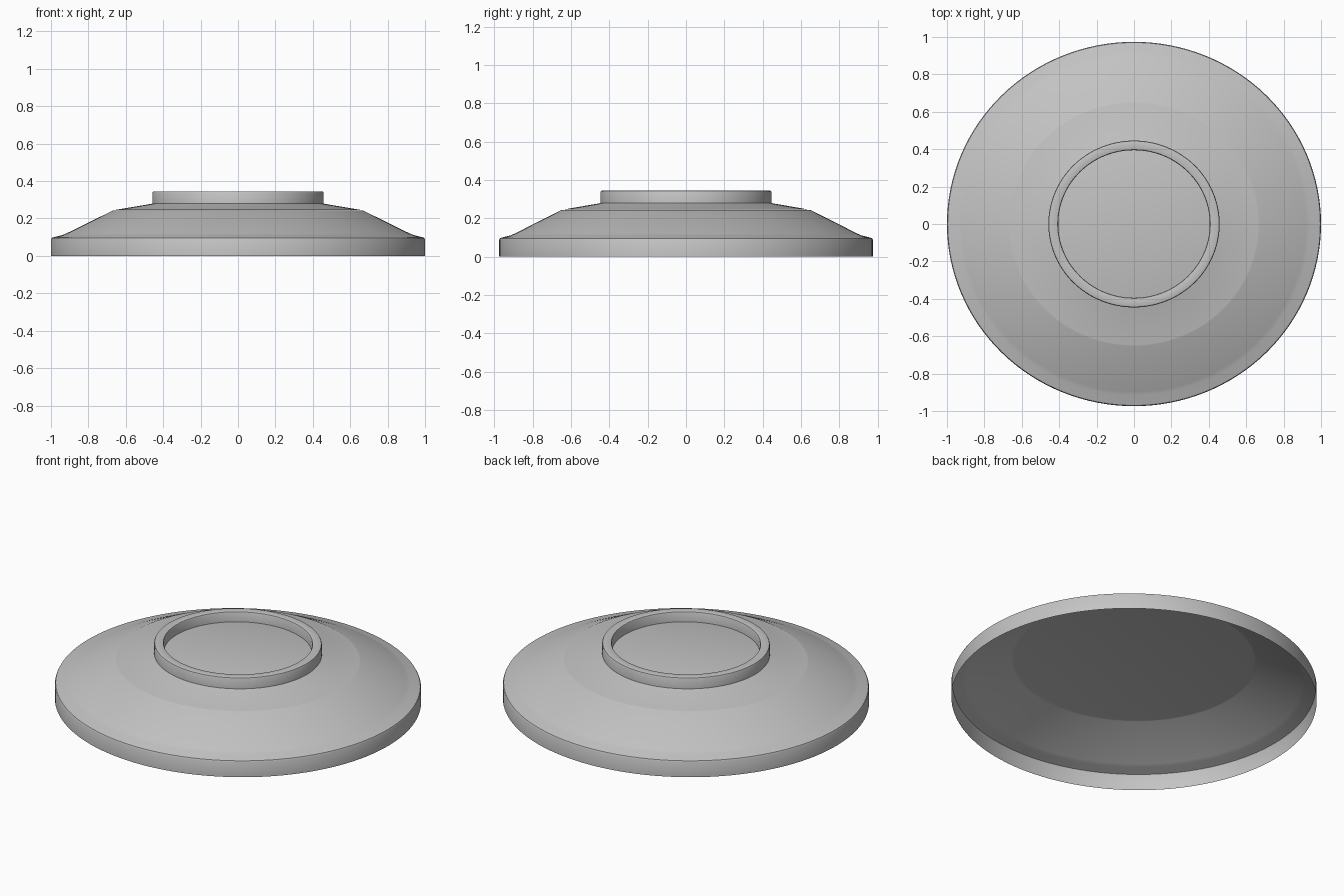
import bpy
import bmesh
import math
from mathutils import Matrix, Vector

SEGMENTS = 128
DEPTH_RATIO = 0.974  # the plate is slightly narrower front to back

cube = bpy.data.objects.get("Cube")
if cube:
    bpy.data.objects.remove(cube, do_unlink=True)

grey = bpy.data.materials.new("light_grey")
grey.use_nodes = True
grey.diffuse_color = (0.55, 0.55, 0.55, 1)
grey.node_tree.nodes["Principled BSDF"].inputs["Base Color"].default_value = grey.diffuse_color


def lathe(name, profile, closed=False):
    """Spin a (radius, height) profile around z into a smooth, slightly oval part."""
    bm = bmesh.new()
    verts = [bm.verts.new((r, 0, z)) for r, z in profile]
    pairs = list(zip(verts, verts[1:]))
    if closed:
        pairs.append((verts[-1], verts[0]))
    edges = [bm.edges.new(p) for p in pairs]
    bmesh.ops.spin(bm, geom=verts + edges, cent=(0, 0, 0), axis=(0, 0, 1),
                   angle=math.tau, steps=SEGMENTS)
    bmesh.ops.remove_doubles(bm, verts=bm.verts, dist=0.0005)
    bmesh.ops.scale(bm, vec=Vector((1, DEPTH_RATIO, 1)), space=Matrix(), verts=bm.verts)
    bmesh.ops.recalc_face_normals(bm, faces=bm.faces)
    # Open shells should face upward and outward
    if not closed and sum(f.normal.z * f.calc_area() for f in bm.faces) < 0:
        bmesh.ops.reverse_faces(bm, faces=bm.faces)
    mesh = bpy.data.meshes.new(name)
    bm.to_mesh(mesh)
    bm.free()
    mesh.materials.append(grey)
    obj = bpy.data.objects.new(name, mesh)
    bpy.context.collection.objects.link(obj)
    bpy.ops.object.select_all(action="DESELECT")
    obj.select_set(True)
    bpy.context.view_layer.objects.active = obj
    bpy.ops.object.shade_smooth_by_angle(angle=math.radians(40))
    return obj


# Hollow skirt: upright rim, soft shoulder, sloping side and flat ceiling
lathe("base_shell", [(1, 0), (1, 0.088), (0.996, 0.096), (0.985, 0.1), (0.94, 0.111),
                     (0.92, 0.119), (0.67, 0.242), (0.66, 0.244), (0, 0.244)])

# Shallow cone on the shell, ending in the flat floor of the recess
lathe("top_cap", [(0.662, 0.245), (0.46, 0.279), (0.44, 0.285), (0, 0.285)])

# Raised collar with softened edges
lathe("collar_ring", [(0.458, 0.275), (0.458, 0.337), (0.455, 0.343), (0.449, 0.345),
                      (0.414, 0.345), (0.408, 0.343), (0.405, 0.337), (0.405, 0.275)],
      closed=True)
